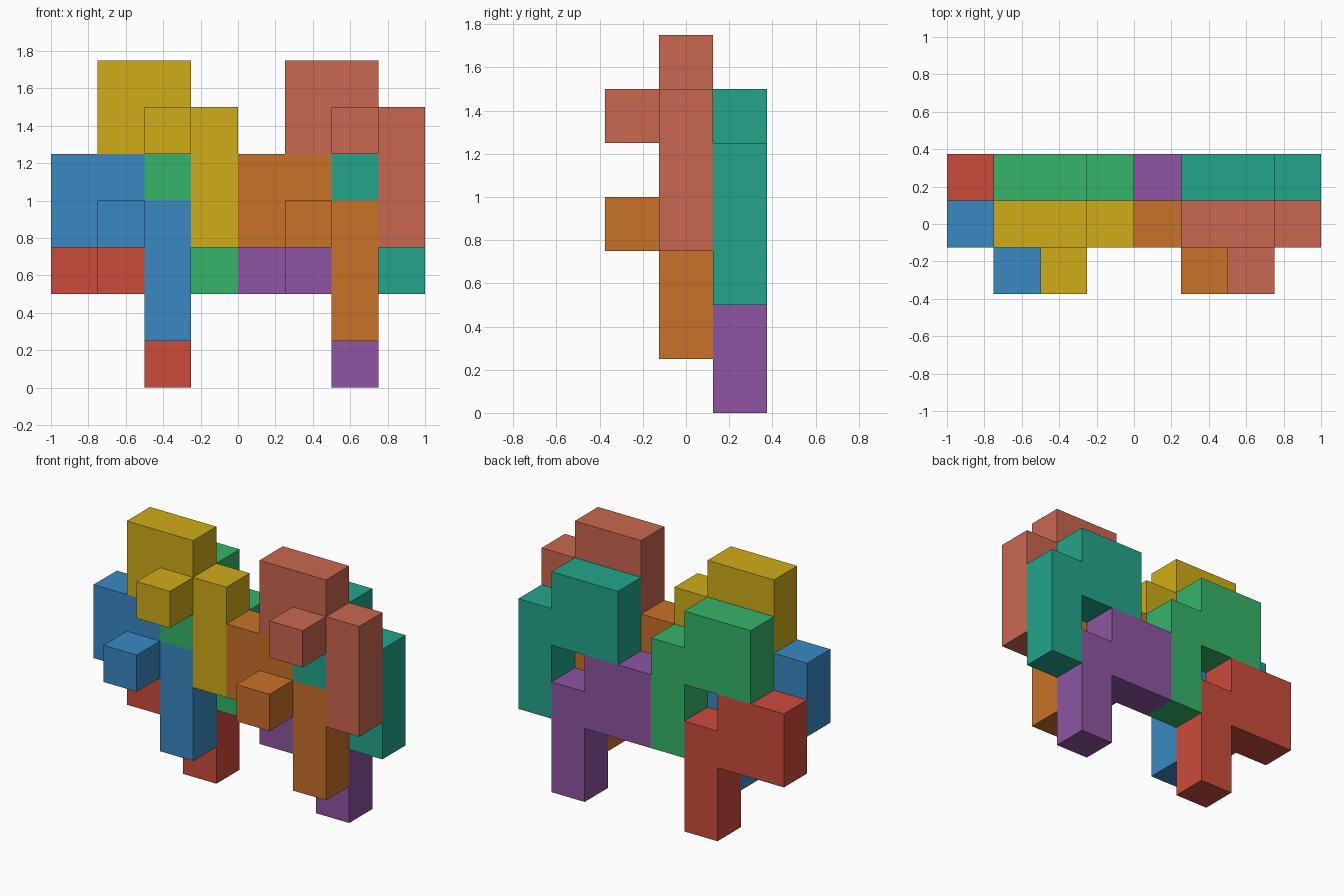
import bpy, bmesh
from mathutils import Vector

if "Cube" in bpy.data.objects:
    bpy.data.objects.remove(bpy.data.objects["Cube"])

S = 0.25  # size of one cube cell

# One puzzle piece: 2x2 block, hooked leg, and a knob on the front (x, y, z cells)
CELLS = {(0, 0, 0), (1, 0, 0), (0, 0, 1), (1, 0, 1),
         (2, 0, 0), (2, 0, -1), (2, 0, -2), (1, -1, 0)}


def srgb(hexcode):
    ch = [int(hexcode[i:i + 2], 16) / 255 for i in (0, 2, 4)]
    return [c / 12.92 if c <= 0.04045 else ((c + 0.055) / 1.055) ** 2.4 for c in ch] + [1]


def piece(name, x, y, z, color):
    bm = bmesh.new()
    # Outer faces only, so each piece is one closed shell
    for cell in CELLS:
        for axis in range(3):
            for side in (-1, 1):
                n = Vector((0, 0, 0))
                n[axis] = side
                c = Vector(cell)
                if tuple(int(v) for v in c + n) in CELLS:
                    continue
                u = Vector((0, 0, 0))
                u[(axis + 1) % 3] = 0.5
                w = n.cross(u)
                mid = c + Vector((0.5, 0.5, 0.5)) + n * 0.5
                bm.faces.new([bm.verts.new((mid + a * u + b * w) * S)
                              for a, b in ((-1, -1), (1, -1), (1, 1), (-1, 1))])
    bmesh.ops.remove_doubles(bm, verts=bm.verts, dist=1e-4)
    # Merge coplanar cells into clean flat sides
    bmesh.ops.dissolve_limit(bm, angle_limit=0.01, verts=bm.verts, edges=bm.edges)
    bmesh.ops.recalc_face_normals(bm, faces=bm.faces)
    mesh = bpy.data.meshes.new(name)
    bm.to_mesh(mesh)
    bm.free()
    mat = bpy.data.materials.new(name)
    mat.diffuse_color = srgb(color)
    mat.use_nodes = True
    mat.node_tree.nodes["Principled BSDF"].inputs["Base Color"].default_value = mat.diffuse_color
    mesh.materials.append(mat)
    ob = bpy.data.objects.new(name, mesh)
    ob.location = (-1 + x * S, y, z * S)
    bpy.context.collection.objects.link(ob)


# Column (x, z cell), front colour, back colour; back pieces sit one cell lower
PAIRS = [
    (0, 3, "blue", "3889C2", "red", "CB4B3C"),
    (1, 5, "yellow", "D0AC18", "green", "35B56A"),
    (4, 3, "orange", "C97228", "purple", "8E55A2"),
    (5, 5, "coral", "C96750", "teal", "23A58B"),
]
for x, z, front, front_col, back, back_col in PAIRS:
    piece(front + "_front_piece", x, -S / 2, z, front_col)
    piece(back + "_back_piece", x, S / 2, z - 1, back_col)
